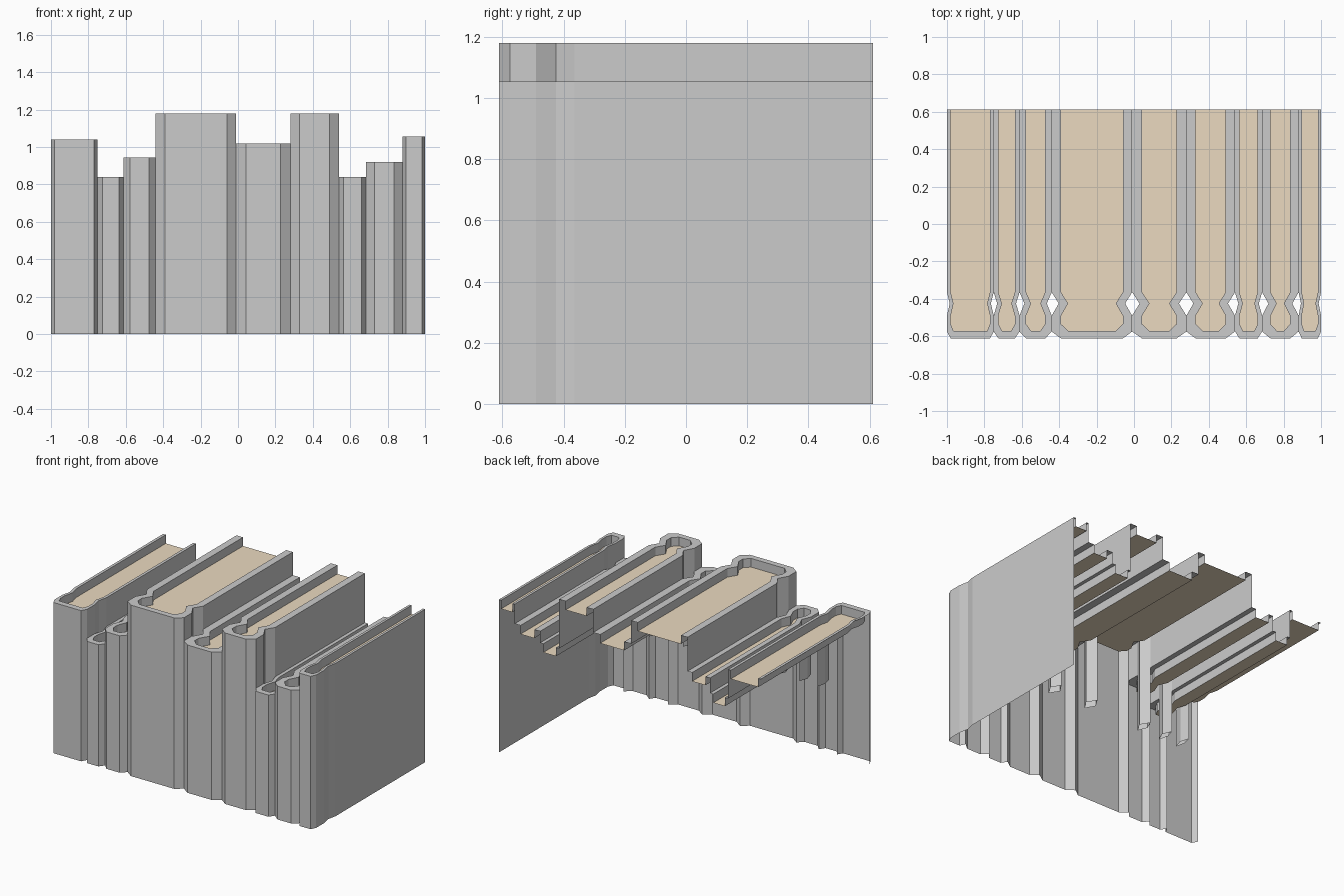
import bpy, bmesh

if "Cube" in bpy.data.objects:
    bpy.data.objects.remove(bpy.data.objects["Cube"])

# left edge, right edge, height, cover thickness of each book
BOOKS = [
    (-1.0, -0.75, 1.04, 0.02), (-0.75, -0.612, 0.84, 0.025),
    (-0.612, -0.44, 0.945, 0.035), (-0.44, -0.01, 1.18, 0.05),
    (-0.01, 0.28, 1.02, 0.053), (0.28, 0.54, 1.18, 0.05),
    (0.54, 0.685, 0.84, 0.024), (0.685, 0.88, 0.92, 0.045),
    (0.88, 1.0, 1.055, 0.017),
]
BACK, PAGE_DROP, SHAFT_BOTTOM = 0.612, 0.06, 0.55

paper = bpy.data.materials.new("paper")
paper.diffuse_color = (0.83, 0.70, 0.53, 1)
paper.use_nodes = True
paper.node_tree.nodes["Principled BSDF"].inputs["Base Color"].default_value = paper.diffuse_color


def outline(x0, x1, t, inset):
    """Book outline seen from above: back left, round the spine, back right."""
    d = t if inset else 0
    e = 0.04 if inset else 0
    half = [(d, BACK), (d, -0.365), (d + 0.75 * t, -0.425), (d, -0.49),
            (d, -0.575 + e), (d + t * (0.75 if inset else 1), -0.612 + e)]
    return ([(x0 + x, y) for x, y in half] +
            [(x1 - x, y) for x, y in reversed(half)])


def make_object(name, faces, material=None):
    bm = bmesh.new()
    for f in faces:
        bm.faces.new([bm.verts.new(p) for p in f])
    bmesh.ops.remove_doubles(bm, verts=bm.verts, dist=0.0001)
    mesh = bpy.data.meshes.new(name)
    bm.to_mesh(mesh)
    bm.free()
    if material:
        mesh.materials.append(material)
    bpy.context.collection.objects.link(bpy.data.objects.new(name, mesh))


def wall(a, b, lo, hi):
    return [(*a, lo), (*b, lo), (*b, hi), (*a, hi)]


for i, (x0, x1, h, t) in enumerate(BOOKS):
    outer, inner = outline(x0, x1, t, False), outline(x0, x1, t, True)
    faces = []
    for k in range(11):
        a, b, c, d = outer[k], outer[k + 1], inner[k + 1], inner[k]
        faces.append([(*p, h) for p in (a, b, c, d)])    # rim
        faces.append(wall(c, d, h - PAGE_DROP, h))       # inside of cover
        # outside of cover: hidden parts between neighbours are left open
        if k in (4, 5, 6):
            lo = 0
        else:
            j = i - 1 if k < 4 else i + 1
            if j < 0:
                continue
            if j == len(BOOKS):
                lo = 0
            elif k in (1, 2, 8, 9):
                lo = SHAFT_BOTTOM
            else:
                lo = BOOKS[j][2]
        if lo < h:
            faces.append(wall(a, b, lo, h))
    make_object(f"book_cover_{i + 1}", faces)

    # pages: strips between mirrored outline points
    z = h - PAGE_DROP
    strips = [[(*inner[k], z), (*inner[k + 1], z),
               (*inner[10 - k], z), (*inner[11 - k], z)] for k in range(5)]
    make_object(f"book_pages_{i + 1}", strips, paper)
